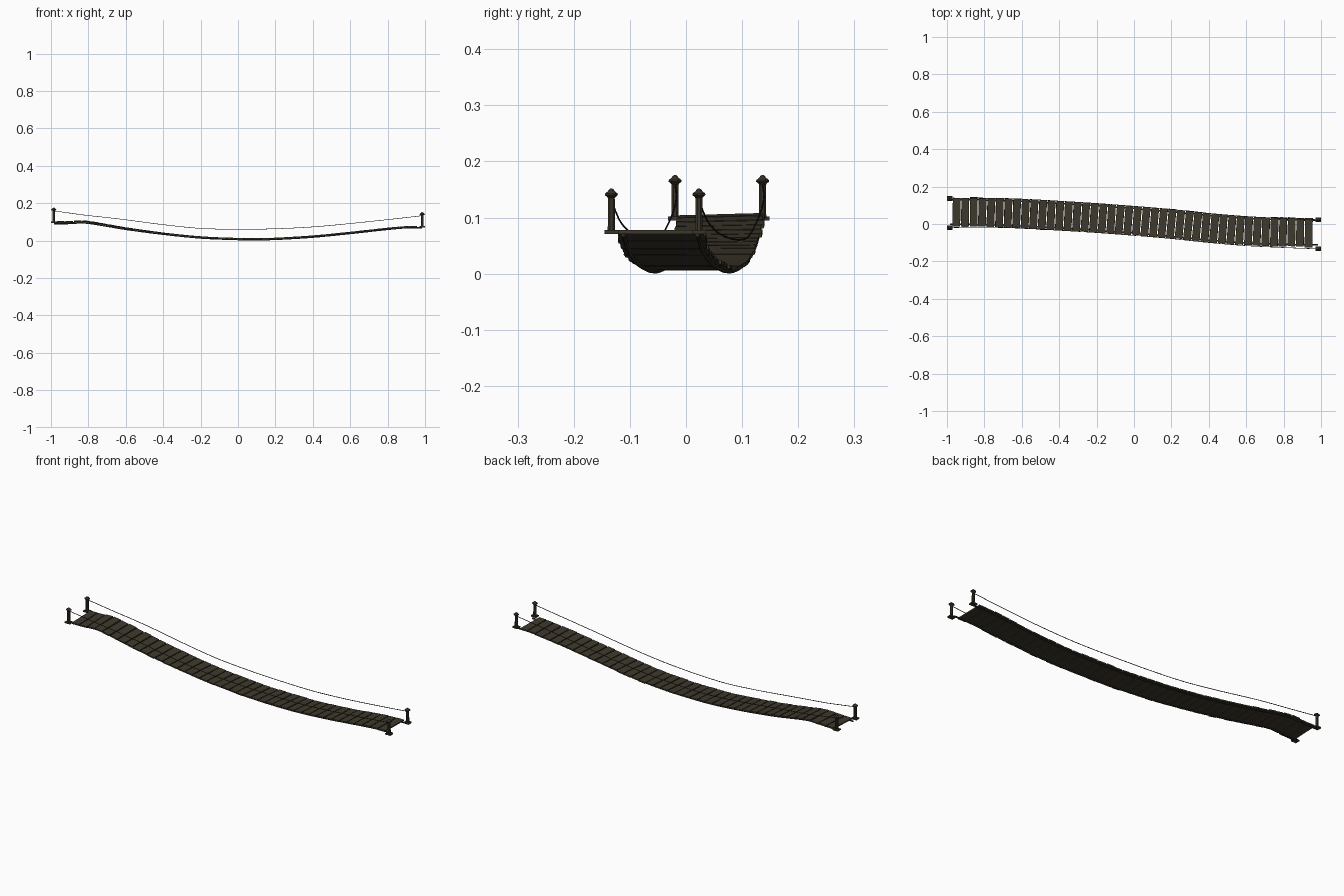
import bpy, bmesh, math, random
from mathutils import Vector, Matrix

if "Cube" in bpy.data.objects:
    bpy.data.objects.remove(bpy.data.objects["Cube"])
random.seed(4)


def mat(name, col):
    m = bpy.data.materials.new(name)
    m.diffuse_color = (*col, 1)
    m.use_nodes = True
    m.node_tree.nodes["Principled BSDF"].inputs["Base Color"].default_value = m.diffuse_color
    return m


PLANK = mat("weathered_plank", (0.050, 0.041, 0.026))
POST = mat("dark_post_wood", (0.042, 0.035, 0.023))
ROPE = mat("dark_rope", (0.030, 0.025, 0.018))

# control points: x, centre y, deck z, handrail z
KEYS = [(-1.0, .065, .0965, .161), (-.9, .0640, .0985, .147), (-.82, .063, .1015, .136),
        (-.7, .059, .083, .123), (-.6, .055, .066, .111), (-.4, .044, .039, .085),
        (-.2, .032, .019, .065), (0, .017, .0105, .060), (.1, .009, .0097, .061),
        (.2, .000, .0115, .063), (.4, -.020, .0235, .073), (.6, -.035, .043, .091),
        (.8, -.0425, .065, .112), (.9, -.0445, .0735, .123), (1.0, -.046, .0745, .135)]
POST_Y = {-1: .0585, 1: -.055}   # centre between the posts at each end
HALF = .078


def at(x, c):
    """Smooth Hermite interpolation of column c at x."""
    n = len(KEYS)
    i = max(j for j in range(n - 1) if KEYS[j][0] <= x + 1e-9)

    def slope(j):
        a, b = KEYS[max(j - 1, 0)], KEYS[min(j + 1, n - 1)]
        return (b[c] - a[c]) / (b[0] - a[0])
    a, b = KEYS[i], KEYS[i + 1]
    h = b[0] - a[0]
    t = (x - a[0]) / h
    return ((2*t**3 - 3*t*t + 1) * a[c] + (t**3 - 2*t*t + t) * h * slope(i)
            + (3*t*t - 2*t**3) * b[c] + (t**3 - t*t) * h * slope(i + 1))


def rail_y(x):
    """Handrail centre: deck centre, easing to the posts at the ends."""
    w = abs(x / .985) ** 4
    return at(x, 1) * (1 - w) + POST_Y[1 if x > 0 else -1] * w


def roll(x):
    """Slight sideways tilt of the deck near the left end."""
    return .04 * max(0, -x - .4) / .6


def finish(bm, name, m):
    me = bpy.data.meshes.new(name)
    bmesh.ops.recalc_face_normals(bm, faces=bm.faces)
    bm.to_mesh(me)
    bm.free()
    me.materials.append(m)
    ob = bpy.data.objects.new(name, me)
    bpy.context.collection.objects.link(ob)
    return ob


def box(bm, mtx, size):
    bmesh.ops.create_cube(bm, size=1, matrix=mtx @ Matrix.Diagonal((*size, 1)))


def tube(name, pts, r, m, sides=6):
    """Closed tube swept along points that run mostly in x."""
    bm = bmesh.new()
    rings = []
    for i, p in enumerate(pts):
        d = (pts[min(i + 1, len(pts) - 1)] - pts[max(i - 1, 0)]).normalized()
        s = d.cross(Vector((0, 0, 1))).normalized()
        u = s.cross(d)
        rings.append([bm.verts.new(p + r * (s * math.cos(a) + u * math.sin(a)))
                      for a in (2 * math.pi * (k + .0) / sides for k in range(sides))])
    for a, b in zip(rings, rings[1:]):
        for k in range(sides):
            bm.faces.new((a[k], a[(k + 1) % sides], b[(k + 1) % sides], b[k]))
    caps = [bm.faces.new(rings[0]), bm.faces.new(rings[-1])]
    for f in bm.faces:
        f.smooth = f not in caps
    return finish(bm, name, m)


# deck planks, each following the sag and sideways drift of the bridge
bm = bmesh.new()
N, X0, X1 = 42, -.972, .957
pitch = (X1 - X0) / N
for i in range(N):
    x = X0 + (i + .5) * pitch
    e = pitch * .4
    d = Vector((2 * e, at(x + e, 1) - at(x - e, 1), at(x + e, 2) - at(x - e, 2)))
    rot = (Matrix.Rotation(math.atan2(d.y, d.x) + random.uniform(-.01, .01), 4, 'Z')
           @ Matrix.Rotation(-math.atan2(d.z, d.x), 4, 'Y')
           @ Matrix.Rotation(roll(x), 4, 'X'))
    pos = Vector((x, at(x, 1) + random.uniform(-.002, .002), at(x, 2)))
    box(bm, Matrix.Translation(pos) @ rot,
        (pitch * .9, .155 + random.uniform(-.003, .003), .007))
finish(bm, "deck_planks", PLANK)

STEPS = 60
xs = [-.985 + 1.97 * i / STEPS for i in range(STEPS + 1)]
for s, side in ((-1, "front"), (1, "back")):
    # ropes carrying the planks, just inside both edges
    tube(side + "_deck_rope",
         [Vector((x, at(x, 1) + s * .066, at(x, 2) - .0055 + s * .066 * roll(x)))
          for x in xs], .004, ROPE)
    # handrail ropes
    tube(side + "_handrail_rope",
         [Vector((x, rail_y(x) + s * HALF, at(x, 3))) for x in xs], .0016, ROPE)

# corner posts with foot plates and pointed caps, deeper along the bridge
PROFILE = [(.0075, .0), (.0070, .012), (.0065, .064), (.0080, .066), (.0125, .0695),
           (.0120, .0725), (.0065, .0765), (.0050, .0790), (.0015, .0815)]
for e, end, z in ((-1, "left", .0945), (1, "right", .0705)):
    for s, side in ((-1, "front"), (1, "back")):
        c = Vector((e * .985, POST_Y[e] + s * HALF, z))
        bm = bmesh.new()
        box(bm, Matrix.Translation(c + Vector((0, 0, .0035))), (.030, .025, .007))
        rings = [[bm.verts.new(c + Vector((r * 1.2 * math.cos(k * math.pi / 4 + .393),
                                           r * math.sin(k * math.pi / 4 + .393), h)))
                  for k in range(8)] for r, h in PROFILE]
        for a, b in zip(rings, rings[1:]):
            for k in range(8):
                bm.faces.new((a[k], a[(k + 1) % 8], b[(k + 1) % 8], b[k]))
        bm.faces.new(rings[0])
        bm.faces.new(rings[-1])
        finish(bm, f"{end}_{side}_post", POST)
